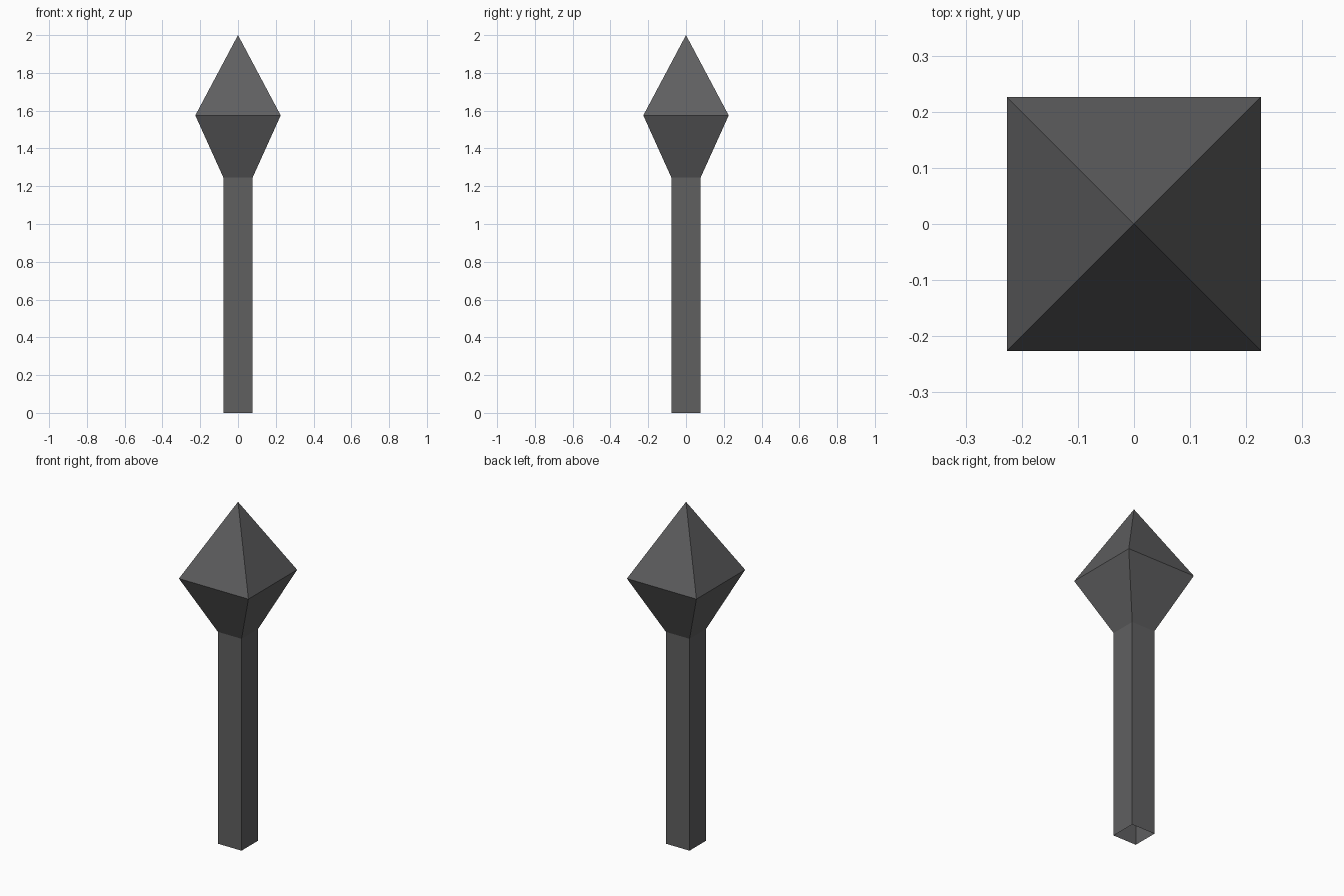
import bpy

if "Cube" in bpy.data.objects:
    bpy.data.objects.remove(bpy.data.objects["Cube"])

metal = bpy.data.materials.new("dark_grey")
metal.diffuse_color = (0.115, 0.115, 0.118, 1)
metal.use_nodes = True
metal.node_tree.nodes["Principled BSDF"].inputs["Base Color"].default_value = metal.diffuse_color


def square_loft(name, levels, tip=None):
    """Open square tube through (half_width, z) levels, optionally closed to a tip."""
    verts, faces = [], []
    for r, z in levels:
        verts += [(-r, -r, z), (r, -r, z), (r, r, z), (-r, r, z)]
    for k in range(len(levels) - 1):
        for i in range(4):
            j = (i + 1) % 4
            faces.append((4 * k + i, 4 * k + j, 4 * k + 4 + j, 4 * k + 4 + i))
    if tip is not None:
        base = len(verts) - 4
        verts.append((0, 0, tip))
        faces += [(base + i, base + (i + 1) % 4, base + 4) for i in range(4)]
    mesh = bpy.data.meshes.new(name)
    mesh.from_pydata(verts, [], faces)
    mesh.materials.append(metal)
    obj = bpy.data.objects.new(name, mesh)
    bpy.context.collection.objects.link(obj)
    return obj


# Square shaft, hollow and open at the bottom
square_loft("shaft", [(0.077, 0.0), (0.077, 1.245)])

# Faceted spear-shaped head, flaring out and then closing to a point
square_loft("head", [(0.077, 1.245), (0.226, 1.575)], tip=2.0)
